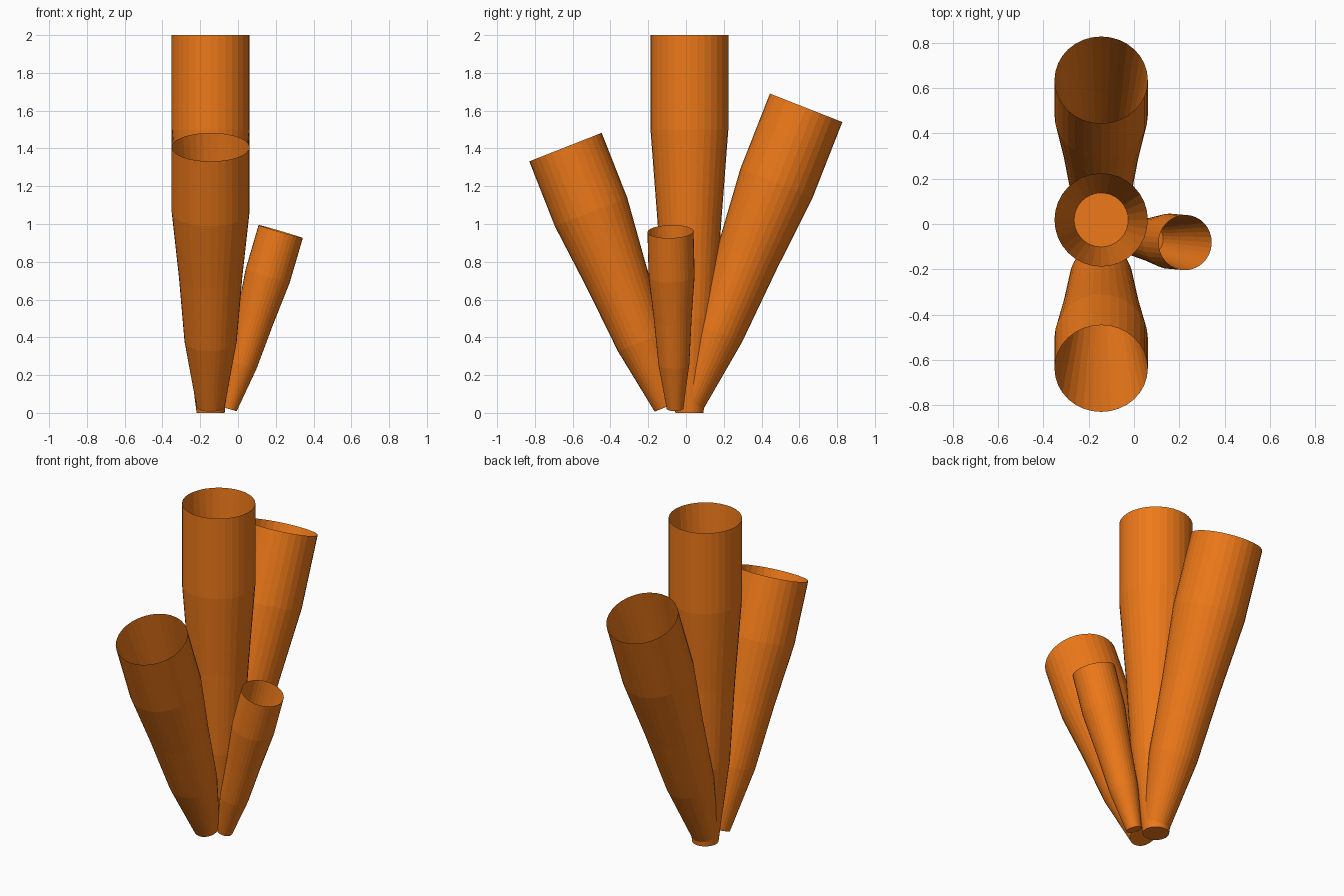
import bpy, bmesh
from mathutils import Vector, Matrix

if "Cube" in bpy.data.objects:
    bpy.data.objects.remove(bpy.data.objects["Cube"])

SIDES = 32
# (fraction of length, fraction of rim radius): outer wall up, then inner cavity down
PROFILE = [(0, .36), (.25, .67), (.5, .815), (.75, 1), (1, 1), (.4, .58)]

mat = bpy.data.materials.new("orange")
mat.diffuse_color = (0.85, 0.19, 0.01, 1)
mat.use_nodes = True
mat.node_tree.nodes["Principled BSDF"].inputs["Base Color"].default_value = mat.diffuse_color


def tube(name, base, tip, radius):
    """Flared tube with a closed foot and a sunken floor, aimed from base to tip."""
    base, tip = Vector(base), Vector(tip)
    axis = tip - base
    bm = bmesh.new()
    circle = bmesh.ops.create_circle(bm, segments=SIDES, radius=1)["verts"]
    unit = [v.co.copy() for v in circle]
    bm.clear()
    rings = [[bm.verts.new((c.x * r * radius, c.y * r * radius, t * axis.length))
              for c in unit] for t, r in PROFILE]
    for a, b in zip(rings, rings[1:]):
        for i in range(SIDES):
            j = (i + 1) % SIDES
            bm.faces.new((a[i], a[j], b[j], b[i]))
    bm.faces.new(rings[0])
    bm.faces.new(rings[-1])
    bmesh.ops.recalc_face_normals(bm, faces=bm.faces)
    rot = Vector((0, 0, 1)).rotation_difference(axis).to_matrix().to_4x4()
    bm.transform(Matrix.Translation(base) @ rot)
    me = bpy.data.meshes.new(name)
    bm.to_mesh(me)
    bm.free()
    me.materials.append(mat)
    bpy.context.collection.objects.link(bpy.data.objects.new(name, me))


# Tall upright tube, two large leaning tubes and a small side tube
tube("center_tube", (-.145, .018, 0), (-.145, .018, 2), .206)
tube("front_tube", (-.145, -.097, .034), (-.145, -.638, 1.407), .206)
tube("back_tube", (-.145, .012, .028), (-.145, .636, 1.615), .206)
tube("small_side_tube", (-.049, -.058, .022), (.226, -.082, .96), .122)
